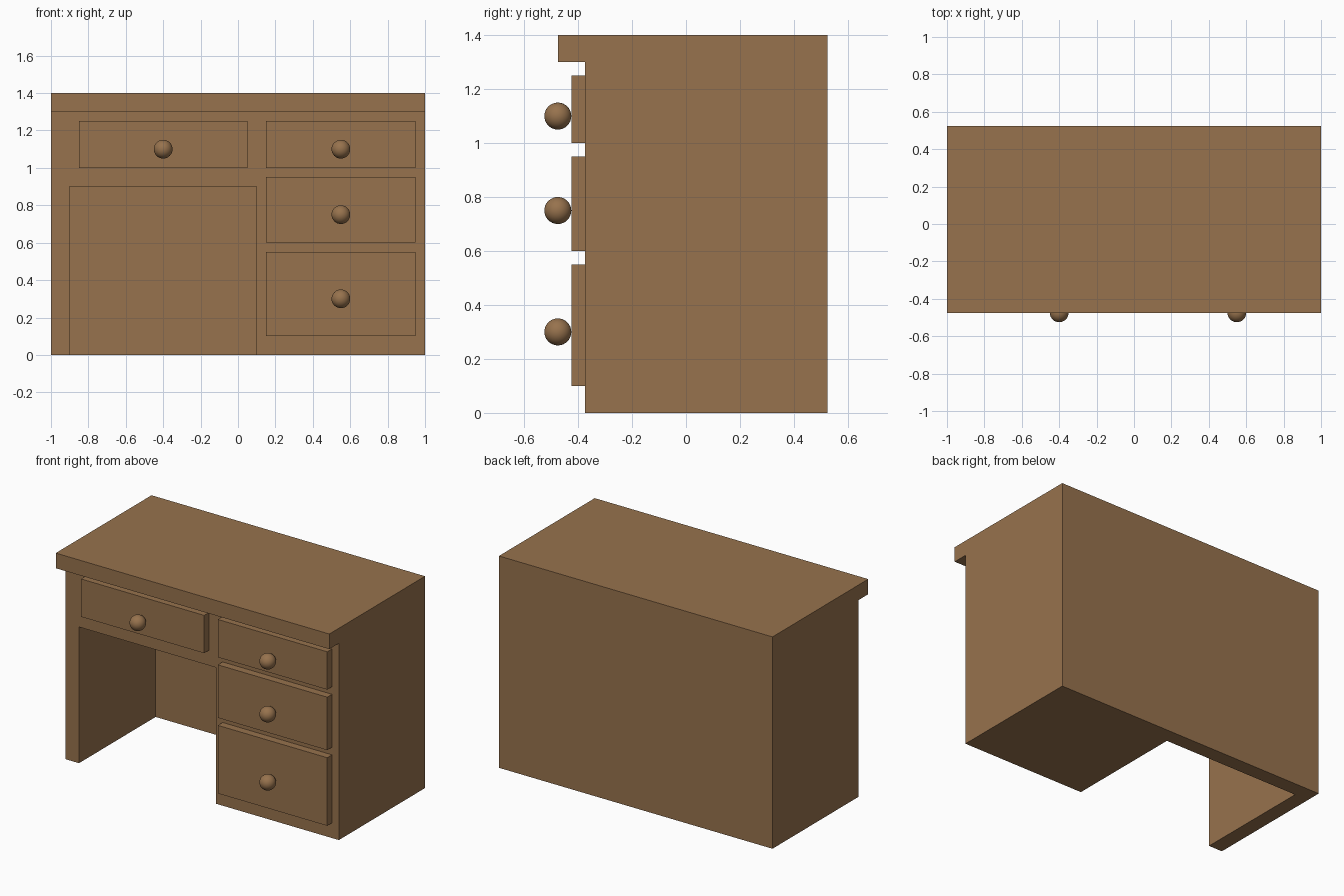
import bpy, bmesh, math

if "Cube" in bpy.data.objects:
    bpy.data.objects.remove(bpy.data.objects["Cube"])

wood = bpy.data.materials.new("brown_wood")
wood.diffuse_color = (0.31, 0.17, 0.075, 1)
wood.use_nodes = True
wood.node_tree.nodes["Principled BSDF"].inputs["Base Color"].default_value = wood.diffuse_color


def add_object(name, bm):
    bmesh.ops.recalc_face_normals(bm, faces=bm.faces)
    mesh = bpy.data.meshes.new(name)
    bm.to_mesh(mesh)
    bm.free()
    mesh.materials.append(wood)
    obj = bpy.data.objects.new(name, mesh)
    bpy.context.collection.objects.link(obj)
    return obj


def prism(name, profile, x0, x1):
    """Extrude a (y, z) side profile from x0 to x1."""
    bm = bmesh.new()
    face = bm.faces.new([bm.verts.new((x0, y, z)) for y, z in profile])
    new = bmesh.ops.extrude_face_region(bm, geom=[face])["geom"]
    verts = [v for v in new if isinstance(v, bmesh.types.BMVert)]
    bmesh.ops.translate(bm, verts=verts, vec=(x1 - x0, 0, 0))
    return add_object(name, bm)


def box(name, x0, x1, y0, y1, z0, z1):
    return prism(name, [(y0, z0), (y1, z0), (y1, z1), (y0, z1)], x0, x1)


def knob(name, x, z):
    bpy.ops.mesh.primitive_uv_sphere_add(segments=32, ring_count=16, radius=0.05,
                                         location=(x, -0.475, z),
                                         rotation=(math.pi / 2, 0, 0))
    obj = bpy.context.object
    obj.name = name
    obj.data.materials.append(wood)
    bpy.ops.object.shade_smooth()


# Desk body with the top overhanging at the front
body = prism("desk_body", [(-0.375, 0), (0.525, 0), (0.525, 1.4), (-0.475, 1.4),
                           (-0.475, 1.3), (-0.375, 1.3)], -1, 1)

# Kneehole, open at the front and the bottom
cutter = box("kneehole_cutter", -0.9, 0.1, -0.6, 0.425, -0.2, 0.9)
cutter.hide_render = True
cut = body.modifiers.new("kneehole", "BOOLEAN")
cut.operation = "DIFFERENCE"
cut.solver = "EXACT"
cut.object = cutter
bpy.context.view_layer.objects.active = body
bpy.ops.object.modifier_apply(modifier=cut.name)
bpy.data.objects.remove(cutter)

# Drawer fronts with round knobs: name, x range, z range, knob height
drawers = [("wide", -0.85, 0.05, 1.0, 1.25, 1.1),
           ("upper", 0.15, 0.95, 1.0, 1.25, 1.1),
           ("middle", 0.15, 0.95, 0.6, 0.95, 0.75),
           ("lower", 0.15, 0.95, 0.1, 0.55, 0.3)]
for name, x0, x1, z0, z1, kz in drawers:
    box(name + "_drawer", x0, x1, -0.425, -0.375, z0, z1)
    knob(name + "_drawer_knob", (x0 + x1) / 2, kz)
